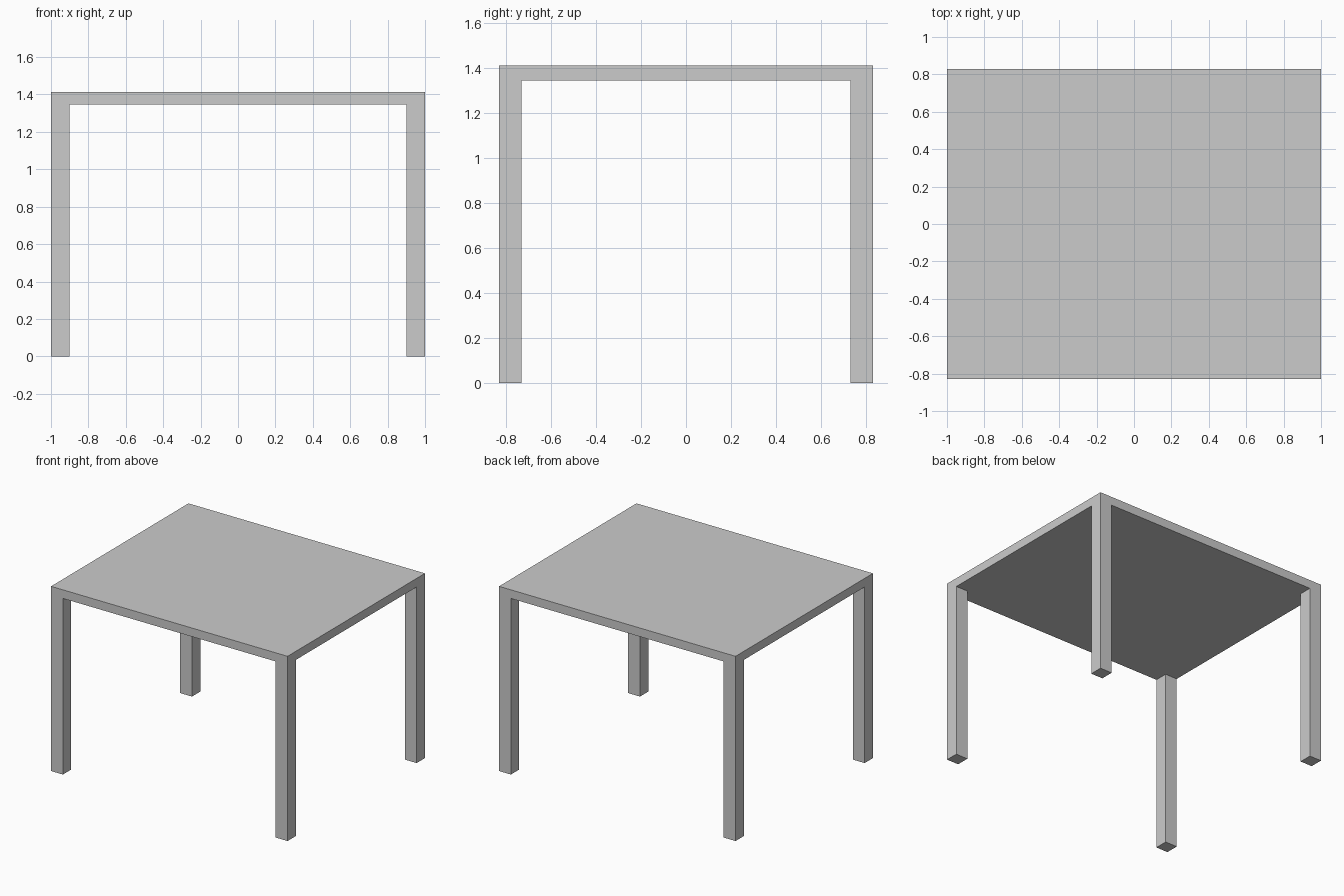
import bpy
import bmesh
from mathutils import Vector, Matrix

if "Cube" in bpy.data.objects:
    bpy.data.objects.remove(bpy.data.objects["Cube"])

HALF_X, HALF_Y = 1.0, 0.83
HEIGHT, THICK, LEG = 1.412, 0.066, 0.10
UNDER = HEIGHT - THICK

bm = bmesh.new()

# Table top slab
slab = Matrix.Translation((0, 0, HEIGHT - THICK / 2)) @ Matrix.Diagonal((2 * HALF_X, 2 * HALF_Y, THICK, 1))
bmesh.ops.create_cube(bm, size=1, matrix=slab)

# Cut the slab along the inner sides of the legs
for axis, half in ((Vector((1, 0, 0)), HALF_X), (Vector((0, 1, 0)), HALF_Y)):
    for side in (-1, 1):
        bmesh.ops.bisect_plane(bm, geom=bm.verts[:] + bm.edges[:] + bm.faces[:],
                               plane_co=axis * side * (half - LEG), plane_no=axis)

# Legs: pull the four underside corners down to the floor
bm.normal_update()
corners = [f for f in bm.faces if f.normal.z < -0.9
           and abs(f.calc_center_median().x) > HALF_X - LEG
           and abs(f.calc_center_median().y) > HALF_Y - LEG]
feet = bmesh.ops.extrude_discrete_faces(bm, faces=corners)["faces"]
for foot in feet:
    bmesh.ops.translate(bm, verts=foot.verts[:], vec=(0, 0, -UNDER))

bmesh.ops.recalc_face_normals(bm, faces=bm.faces[:])
mesh = bpy.data.meshes.new("table")
bm.to_mesh(mesh)
bm.free()
bpy.context.collection.objects.link(bpy.data.objects.new("table", mesh))
